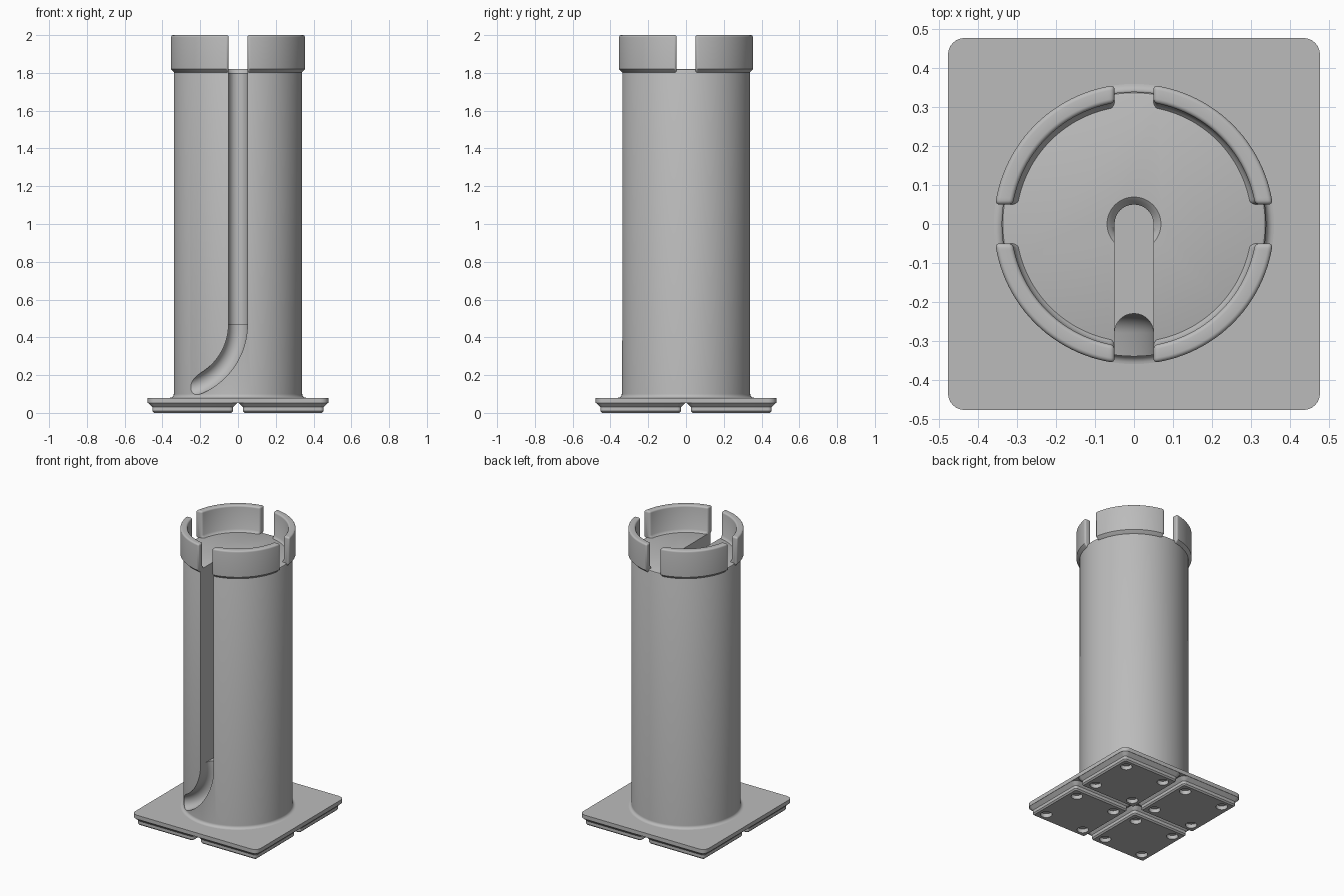
import bpy, bmesh
from math import pi, sin, cos, asin, radians
from mathutils import Matrix, Vector

cube = bpy.data.objects.get("Cube")
if cube:
    bpy.data.objects.remove(cube)

grey = bpy.data.materials.new("plain_grey")
grey.use_nodes = True
colour = (0.5, 0.5, 0.5, 1)
grey.diffuse_color = colour
grey.node_tree.nodes["Principled BSDF"].inputs["Base Color"].default_value = colour


def finish(name, bm):
    bmesh.ops.remove_doubles(bm, verts=bm.verts, dist=1e-5)
    bmesh.ops.recalc_face_normals(bm, faces=bm.faces)
    mesh = bpy.data.meshes.new(name)
    bm.to_mesh(mesh)
    bm.free()
    mesh.materials.append(grey)
    obj = bpy.data.objects.new(name, mesh)
    bpy.context.collection.objects.link(obj)
    return obj


def loft(bm, rings, closed=False, caps=True):
    """Bridge equal-length loops of points into a skin."""
    loops = [[bm.verts.new(p) for p in ring] for ring in rings]
    pairs = list(zip(loops, loops[1:]))
    if closed:
        pairs.append((loops[-1], loops[0]))
    for a, b in pairs:
        for i in range(len(a)):
            j = (i + 1) % len(a)
            bm.faces.new((a[i], a[j], b[j], b[i]))
    if caps and not closed:
        bm.faces.new(loops[0])
        bm.faces.new(loops[-1])


def circle(r, z, n=96, x=0, y=0):
    return [(x + r * cos(2 * pi * i / n), y + r * sin(2 * pi * i / n), z) for i in range(n)]


def rounded_square(half, r, z, cx=0, cy=0, steps=6):
    pts = []
    for k, (sx, sy) in enumerate([(1, 1), (-1, 1), (-1, -1), (1, -1)]):
        for i in range(steps + 1):
            a = (k + i / steps) * pi / 2
            pts.append((cx + sx * (half - r) + r * cos(a),
                        cy + sy * (half - r) + r * sin(a), z))
    return pts


def u_profile(width, centre_y, front_y, n=16):
    """Slot outline: round at the back, open to the front, as (across, y)."""
    arc = [(width * cos(pi * i / n), centre_y + width * sin(pi * i / n)) for i in range(n + 1)]
    return arc + [(-width, front_y), (width, front_y)]


def cut(target, cutters):
    for c in cutters:
        c.hide_render = True
        mod = target.modifiers.new("cut", "BOOLEAN")
        mod.operation = "DIFFERENCE"
        mod.solver = "EXACT"
        mod.object = c
    bake(target)
    for c in cutters:
        bpy.data.objects.remove(c)


def bake(obj):
    bpy.context.view_layer.update()
    deps = bpy.context.evaluated_depsgraph_get()
    mesh = bpy.data.meshes.new_from_object(obj.evaluated_get(deps))
    obj.modifiers.clear()
    obj.data = mesh


def smooth(obj, angle=35):
    bpy.ops.object.select_all(action="DESELECT")
    obj.select_set(True)
    bpy.context.view_layer.objects.active = obj
    bpy.ops.object.shade_smooth_by_angle(angle=radians(angle))


# Column with a fillet where it meets the plate
bm = bmesh.new()
fillet = [(0.36 - 0.02 * sin(a), 0.1 - 0.02 * cos(a)) for a in [i * pi / 12 for i in range(7)]]
rim = [(0.34, 1.81), (0.337, 1.817), (0.33, 1.82)]
loft(bm, [circle(r, z) for r, z in [(0.36, 0.07)] + fillet + rim])
column = finish("column", bm)

# Deep vertical slot from the middle out to the front
slot_floor = 0.47
bm = bmesh.new()
loft(bm, [[(x, y, z) for x, y in u_profile(0.05, 0, -0.5)] for z in (slot_floor, 1.95)])
slot = finish("slot_cutter", bm)

# Flared mouth at the inner end of the slot
bm = bmesh.new()
loft(bm, [circle(r, z, 48) for r, z in [(0.045, 1.79), (0.051, 1.797), (0.06, 1.812), (0.075, 1.825)]])
mouth = finish("mouth_cutter", bm)

# Channel that bends sideways and runs out of the column surface
bm = bmesh.new()
bend = 0.35
rings = [[(x, y, slot_floor + 0.05) for x, y in u_profile(0.05, -0.28, -0.5)]]
for i in range(21):
    a = radians(82) * i / 20
    rings.append([(-bend + (bend + s) * cos(a), y, slot_floor - (bend + s) * sin(a))
                  for s, y in u_profile(0.05, -0.28, -0.5)])
loft(bm, rings)
channel = finish("channel_cutter", bm)
cut(column, [slot, mouth, channel])
smooth(column)

# Four raised rim segments with straight gaps between them
profile = [(0.295, 1.812), (0.335, 1.795), (0.36, 1.82), (0.36, 2.0),
           (0.315, 2.0), (0.315, 1.838), (0.308, 1.825)]
names = ["back_left", "back_right", "front_right", "front_left"]
for k, name in enumerate(names):
    bm = bmesh.new()
    rings = []
    for i in range(25):
        ring = []
        for r, z in profile:
            gap = asin(0.05 / r)
            a = gap + (pi / 2 - 2 * gap) * i / 24
            ring.append((r * cos(a), r * sin(a), z))
        rings.append(ring)
    loft(bm, rings)
    bmesh.ops.rotate(bm, verts=bm.verts, cent=(0, 0, 0), matrix=Matrix.Rotation(k * pi / 2, 3, "Z"))
    segment = finish("rim_segment_" + name, bm)
    bevel = segment.modifiers.new("round", "BEVEL")
    bevel.width = 0.013
    bevel.segments = 4
    bevel.limit_method = "ANGLE"
    bevel.angle_limit = radians(60)
    bake(segment)
    smooth(segment, 40)

# Square plate
bm = bmesh.new()
loft(bm, [rounded_square(0.478, 0.043, z) for z in (0.053, 0.08)])
smooth(finish("base_plate", bm))

# Four stepped feet, each with four round sockets underneath
steps = [(0.0337, 0), (0.0246, 0.009), (0.0246, 0.03), (0, 0.0545)]
for k, name in enumerate(names):
    cx = 0.24 * (1 if k in (0, 3) else -1)
    cy = 0.24 * (1 if k < 2 else -1)
    bm = bmesh.new()
    loft(bm, [rounded_square(0.238 - d, 0.044 - d, z, cx, cy) for d, z in steps])
    foot = finish("foot_" + name, bm)
    bm = bmesh.new()
    for sx in (-1, 1):
        for sy in (-1, 1):
            loft(bm, [circle(0.036, z, 32, cx + sx * 0.1486, cy + sy * 0.1486) for z in (-0.02, 0.027)])
    cut(foot, [finish("socket_cutter", bm)])
    smooth(foot)
